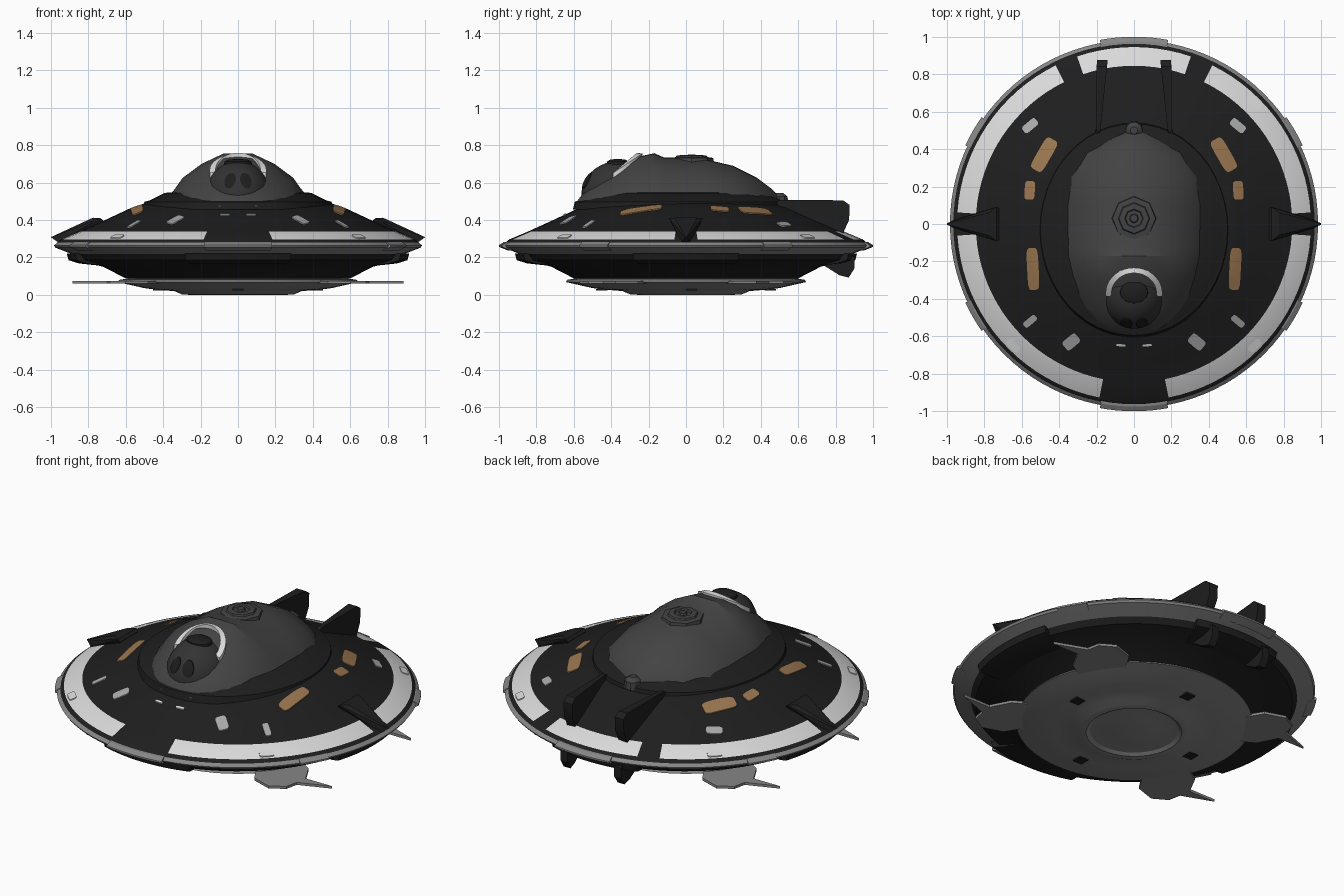
import bpy, bmesh, math
from math import sin, cos, radians, pi

if "Cube" in bpy.data.objects:
    bpy.data.objects.remove(bpy.data.objects["Cube"])


def material(name, *rgb):
    m = bpy.data.materials.new(name)
    m.diffuse_color = (*rgb, 1)
    m.use_nodes = True
    m.node_tree.nodes["Principled BSDF"].inputs["Base Color"].default_value = m.diffuse_color
    return m


BLACK = material("hull black", 0.013, 0.013, 0.013)
DOME = material("dome charcoal", 0.056, 0.056, 0.056)
CANOPY = material("canopy dark grey", 0.033, 0.033, 0.033)
GREY = material("rim grey", 0.24, 0.24, 0.24)
LIGHT = material("band light grey", 0.70, 0.70, 0.70)
AMBER = material("window amber", 0.32, 0.18, 0.08)
LAMP = material("lamp grey", 0.40, 0.40, 0.40)


def finish(name, bm, mats, angle=25):
    bmesh.ops.recalc_face_normals(bm, faces=bm.faces)
    me = bpy.data.meshes.new(name)
    bm.to_mesh(me)
    bm.free()
    for m in mats:
        me.materials.append(m)
    me.shade_smooth()
    me.set_sharp_from_angle(angle=radians(angle))
    ob = bpy.data.objects.new(name, me)
    bpy.context.collection.objects.link(ob)
    return ob


def loft(name, rings, *mats, pick=None):
    """Skin closed rings of equal length and cap both ends."""
    bm = bmesh.new()
    vs = [[bm.verts.new(p) for p in ring] for ring in rings]
    n = len(vs[0])
    for i in range(len(vs) - 1):
        for j in range(n):
            k = (j + 1) % n
            f = bm.faces.new((vs[i][j], vs[i][k], vs[i + 1][k], vs[i + 1][j]))
            if pick:
                f.material_index = pick(i, (j + 0.5) * 360 / n)
    bm.faces.new(vs[0])
    last = bm.faces.new(vs[-1])
    if pick:
        last.material_index = pick(len(vs) - 2, 0)
    return finish(name, bm, mats)


def circle(rx, ry, z, n, y0=0):
    return [(rx * cos(2 * pi * j / n), y0 + ry * sin(2 * pi * j / n), z) for j in range(n)]


def lathe(name, profile, n, *mats, pick=None, y0=0):
    return loft(name, [circle(r, r, z, n, y0) for r, z in profile], *mats, pick=pick)


def arc_block(name, mid, half, section, mat):
    """Sweep a closed (r, z) section around part of the rim."""
    angs = [radians(mid - half + 2 * half * i / 8) for i in range(9)]
    loft(name, [[(r * cos(a), r * sin(a), z) for r, z in section] for a in angs], mat)


# Saucer hull: black deck, light band, grey rim, black belly
HULL = [(0.3, 0.495), (0.5, 0.488), (0.57, 0.465), (0.72, 0.395), (0.845, 0.338),
        (0.945, 0.296), (0.965, 0.28), (0.983, 0.264), (0.975, 0.252), (0.885, 0.217),
        (0.86, 0.185), (0.72, 0.15), (0.6, 0.088), (0.3, 0.086)]


def hull_colour(i, a):
    if i == 4:
        front, rear = abs(a - 270), abs(a - 90)
        side = min(a, 360 - a, abs(a - 180))
        gap = front < 11.25 or 18.75 < rear < 26.25 or side < 3.75
        return 0 if gap else 1
    return 2 if i in (6, 7, 8) else 0


lathe("saucer_hull", HULL, 96, BLACK, LIGHT, GREY, pick=hull_colour)


def deck_z(x, y):
    r = math.hypot(x, y)
    for (r0, z0), (r1, z1) in zip(HULL, HULL[1:7]):
        if r0 <= r <= r1:
            return z0 + (z1 - z0) * (r - r0) / (r1 - r0)
    return 0.49


def deck_plate(name, x, y, w, l, rot, mat, lift=0.006):
    """Thin rounded plate lying on the deck."""
    c, s = cos(radians(rot)), sin(radians(rot))
    rings = []
    for k, h in ((1, -0.003), (1, lift), (0.5, lift)):
        ring = []
        for j in range(20):
            t = 2 * pi * (j + 0.5) / 20
            u = k * w / 2 * math.copysign(abs(cos(t)) ** 0.4, cos(t))
            v = k * l / 2 * math.copysign(abs(sin(t)) ** 0.4, sin(t))
            px, py = x + u * c - v * s, y + u * s + v * c
            ring.append((px, py, deck_z(px, py) + h))
        rings.append(ring)
    loft(name, rings, mat)


# Amber windows, lamps and band hatches, mirrored left and right
for s, side in ((1, "right"), (-1, "left")):
    for part, x, y, w, l, rot, mat in (
            ("rear_window", 0.48, 0.37, 0.075, 0.19, 30, AMBER),
            ("mid_window", 0.557, 0.18, 0.055, 0.1, 4, AMBER),
            ("front_window", 0.54, -0.24, 0.062, 0.225, -3, AMBER),
            ("rear_lamp", 0.555, 0.525, 0.045, 0.09, 50, LAMP),
            ("front_lamp", 0.555, -0.52, 0.035, 0.08, 50, LAMP),
            ("nose_lamp", 0.335, -0.63, 0.06, 0.09, 50, LAMP),
            ("nose_slit", 0.07, -0.648, 0.05, 0.012, 6, LIGHT),
            ("rear_hatch", 0.645, 0.65, 0.04, 0.08, 45, LIGHT),
            ("front_hatch", 0.645, -0.65, 0.04, 0.08, -45, LIGHT)):
        deck_plate(f"{side}_{part}", s * x, y, w, l, s * rot, mat)

# Rim lugs and belly pods
LUG = [(0.955, 0.283), (0.975, 0.281), (1.0, 0.266), (1.0, 0.256), (0.95, 0.236)]
POD = [(0.78, 0.215), (0.915, 0.222), (0.905, 0.185), (0.85, 0.168), (0.73, 0.155)]
for a in (90, 270):
    arc_block(f"rim_lug_{a}", a, 10.5, LUG, GREY)
for a in (30, 150, 210, 330):
    arc_block(f"rim_lug_{a}", a, 5, [(r - 0.006, z) for r, z in LUG], GREY)
for a in (0, 90, 180, 270):
    arc_block(f"belly_pod_{a}", a, 18, POD, BLACK)

# Oval collar around the dome
loft("dome_collar", [circle(rx, ry, z, 48, -0.03) for rx, ry, z in (
    (0.51, 0.575, 0.455), (0.5, 0.565, 0.497), (0.47, 0.54, 0.505),
    (0.39, 0.47, 0.545), (0.3, 0.4, 0.55))], BLACK)

# Long faceted dome: cross-sections (y, half width, top) along its length
SECTION = [(1, 0), (0.97, 0.27), (0.82, 0.54), (0.54, 0.8), (0.22, 0.99)]
SECTION += [(0, 1)] + [(-x, z) for x, z in reversed(SECTION)]
STATIONS = [(-0.59, 0.1, 0.49), (-0.56, 0.16, 0.53), (-0.52, 0.205, 0.575), (-0.45, 0.27, 0.625),
            (-0.38, 0.31, 0.665), (-0.29, 0.335, 0.73), (-0.17, 0.36, 0.757), (-0.12, 0.366, 0.735),
            (0.1, 0.37, 0.725), (0.25, 0.35, 0.69), (0.38, 0.27, 0.625), (0.46, 0.14, 0.565),
            (0.5, 0.05, 0.52)]
loft("dome", [[(w * x, y, 0.47 + (h - 0.47) * z) for x, z in SECTION] for y, w, h in STATIONS], DOME)
lathe("dome_hatch", [(0.125, 0.68), (0.115, 0.732), (0.085, 0.736), (0.08, 0.745), (0.05, 0.747),
                     (0.045, 0.738), (0.025, 0.738), (0.02, 0.75)], 8, DOME, y0=0.03)
lathe("dome_tail_knob", [(0.05, 0.48), (0.045, 0.525), (0.02, 0.545)], 10, DOME, y0=0.5)

# Cockpit canopy
CY, CZ, RX, RY, RZ = -0.36, 0.53, 0.175, 0.2, 0.185
loft("cockpit_canopy", [circle(RX * cos(t), RY * cos(t), CZ + RZ * sin(t), 32, CY)
                        for t in [radians(a) for a in range(-20, 90, 9)]], CANOPY)
loft("canopy_top_port", [circle(0.075 * k, 0.06 * k, z, 24, -0.365)
                         for k, z in ((1, 0.69), (0.97, 0.712), (0.7, 0.722), (0.2, 0.726))], BLACK)


def canopy_point(x, z, lift):
    q = 1 - (x / RX) ** 2 - ((z - CZ) / RZ) ** 2
    return (x, CY - RY * math.sqrt(max(q, 0)) - lift, z)


# Two teardrop front ports
for s, side in ((1, "right"), (-1, "left")):
    rings = []
    for k, lift in ((1, -0.003), (1, 0.005), (0.5, 0.005)):
        rings.append([canopy_point(s * (0.042 + k * (0.03 * cos(t) - 0.008 * sin(t))),
                                   0.61 + k * 0.042 * sin(t), lift)
                      for t in [2 * pi * j / 16 for j in range(16)]])
    loft(f"{side}_front_port", rings, BLACK)

# Light arch behind the canopy
arch = []
for i in range(21):
    t = radians(-8 + 196 * i / 20)
    z = 0.665 + 0.09 * sin(t)
    arch.append([(k * cos(t), -0.37 + 0.9 * k * sin(t), z + d)
                 for k, d in ((0.12, 0.004), (0.152, 0), (0.152, -0.03), (0.12, -0.03))])
loft("canopy_arch", arch, LIGHT)

# Rear fins above and below, and side wedges
UPPER = [(0.44, 0.47), (0.5, 0.508), (0.84, 0.505), (0.875, 0.48), (0.872, 0.4), (0.84, 0.33), (0.6, 0.4)]
LOWER = [(0.69, 0.225), (0.74, 0.155), (0.82, 0.105), (0.87, 0.092), (0.9, 0.14), (0.9, 0.2), (0.86, 0.24)]
for s, side in ((1, "right"), (-1, "left")):
    for part, outline, base in (("upper_fin", UPPER, 0.45), ("lower_fin", LOWER, 0.6)):
        rings = []
        for e, shrink in ((-1, 0), (1, 0)):
            rings.append([(s * (0.195 - 0.06 * (y - base)) + e * (0.01 + 0.045 * max(0, y - base)), y, z)
                          for y, z in outline])
        loft(f"{side}_{part}", rings, BLACK)
    bm = bmesh.new()
    for x, y, z in ((0.72, 0.085, 0.398), (0.735, 0.09, 0.41), (0.775, 0.06, 0.412), (0.76, 0.05, 0.34),
                    (0.95, 0.022, 0.325), (0.96, 0.022, 0.28), (1.0, 0.003, 0.308)):
        for e in (-1, 1):
            bm.verts.new((s * x, e * y, z))
    bmesh.ops.convex_hull(bm, input=bm.verts)
    finish(f"{side}_side_wedge", bm, [BLACK])

# Landing disc underneath with ringed centre
lathe("under_disc", [(0.3, 0.088), (0.6, 0.086), (0.635, 0.08), (0.642, 0.068), (0.58, 0.054), (0.5, 0.036),
                     (0.44, 0.028), (0.34, 0.02), (0.3, 0.003), (0.26, 0.0), (0.24, 0.012), (0.16, 0.01),
                     (0.12, 0.002), (0.03, 0.0)], 64, GREY)

# Four spiked brackets on the disc, and small dark hatches
BRACKET = [(0.4, 0.4), (0.48, 0.53), (0.6, 0.57), (0.685, 0.52), (0.7, 0.445), (0.885, 0.375),
           (0.71, 0.375), (0.65, 0.26), (0.55, 0.2)]
for sx in (-1, 1):
    for sy in (-1, 1):
        loft(f"disc_spike_{sx}_{sy}", [[(sx * x, sy * y, z) for x, y in BRACKET]
                                       for z in (0.06, 0.075)], GREY)
for i, (x, y) in enumerate(((0.425, 0.03), (-0.425, -0.03), (0, 0.45), (0, -0.45))):
    loft(f"disc_hatch_{i}", [[(x + u * 0.03, y + v * 0.03, z) for u, v in ((-1, -1), (1, -1), (1, 1), (-1, 1))]
                             for z in (0.022, 0.031)], BLACK)
